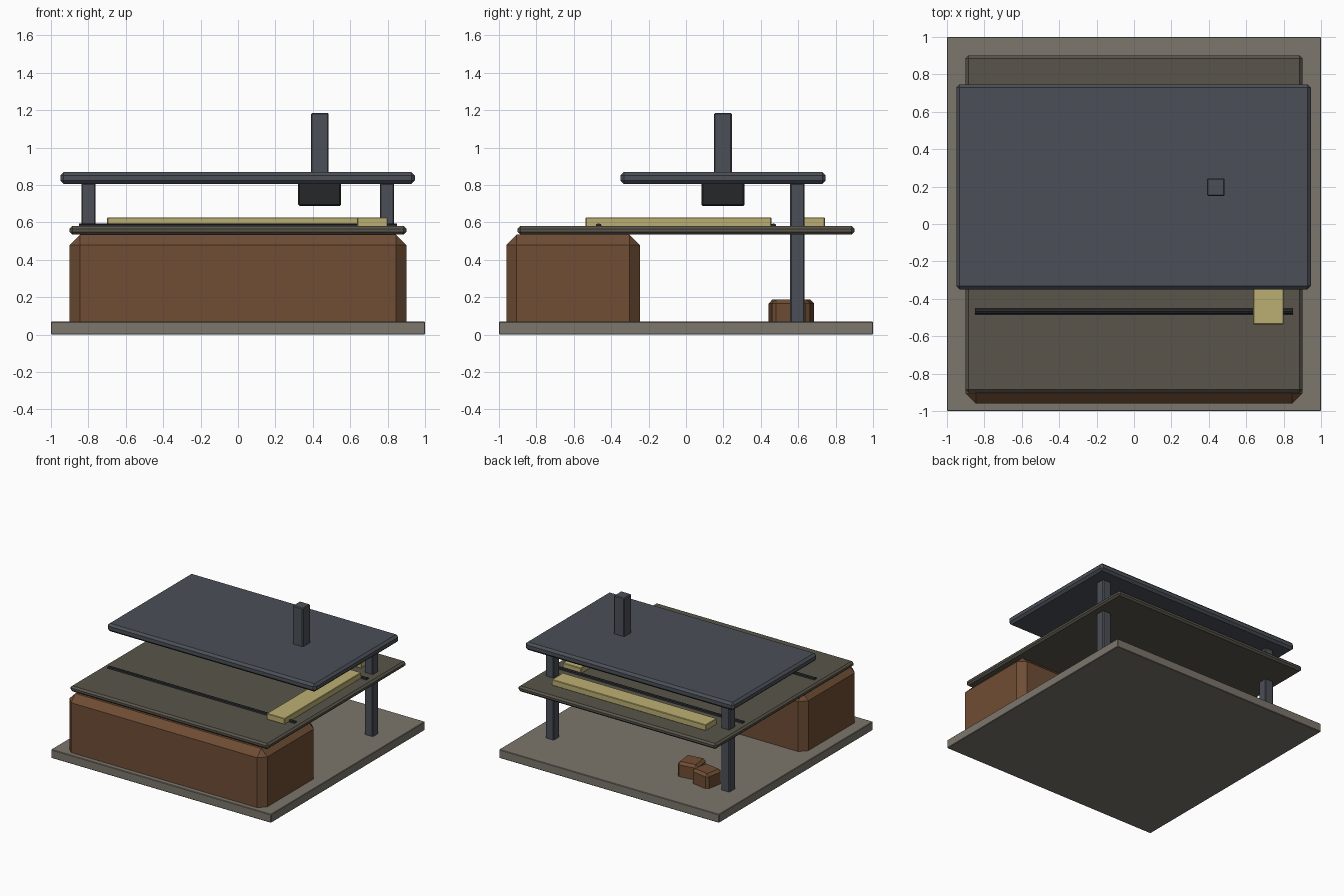
import bpy, math

if "Cube" in bpy.data.objects:
    bpy.data.objects.remove(bpy.data.objects["Cube"])


def material(name, rgb):
    m = bpy.data.materials.new(name)
    m.diffuse_color = (*rgb, 1)
    m.use_nodes = True
    m.node_tree.nodes["Principled BSDF"].inputs["Base Color"].default_value = m.diffuse_color
    return m


STONE = material("stone", (0.20, 0.18, 0.15))
DARK_STONE = material("dark_stone", (0.10, 0.09, 0.07))
BROWN = material("brown", (0.16, 0.075, 0.035))
SLATE = material("slate", (0.07, 0.08, 0.095))
BLACK = material("black", (0.018, 0.02, 0.022))
YELLOW = material("yellow", (0.50, 0.43, 0.17))


def box(name, x, y, z, mat, bevel=0.004, turn=0):
    """Chamfered box given as (min, max) along each axis."""
    bpy.ops.mesh.primitive_cube_add(size=1)
    ob = bpy.context.object
    ob.name = name
    size = [b - a for a, b in (x, y, z)]
    for v in ob.data.vertices:
        v.co = [c * s for c, s in zip(v.co, size)]
    ob.location = [(a + b) / 2 for a, b in (x, y, z)]
    ob.rotation_euler.z = math.radians(turn)
    mod = ob.modifiers.new("chamfer", 'BEVEL')
    mod.width = bevel
    mod.segments = 1
    ob.data.materials.append(mat)
    return ob


# Ground slab and the large block at the front
box("base_slab", (-1, 1), (-1, 1), (0, 0.07), STONE)
box("front_block", (-0.9, 0.9), (-0.96, -0.247), (0.001, 0.535), BROWN, 0.055)

# Floor plate with two thin rods
box("floor_plate", (-0.9, 0.9), (-0.9, 0.9), (0.535, 0.58), DARK_STONE, 0.014)
for name, y in (("front_rod", -0.467), ("back_rod", 0.467)):
    bpy.ops.mesh.primitive_cylinder_add(vertices=8, radius=0.017, depth=1.7,
                                        location=(0, y, 0.578),
                                        rotation=(0, math.pi / 2, 0))
    rod = bpy.context.object
    rod.name = name
    rod.data.materials.append(BLACK)

# Yellow benches
box("right_bench", (0.637, 0.80), (-0.537, 0.457), (0.578, 0.627), YELLOW)
box("back_bench", (-0.70, 0.70), (0.60, 0.743), (0.578, 0.627), YELLOW)

# Rear posts
for name, x in (("left_post", -0.80), ("right_post", 0.797)):
    box(name, (x - 0.038, x + 0.038), (0.557, 0.634), (0.001, 0.81), SLATE, 0.006)

# Roof, chimney and the stove hood under it
box("roof_plate", (-0.95, 0.945), (-0.35, 0.747), (0.805, 0.87), SLATE, 0.018)
box("chimney", (0.39, 0.485), (0.15, 0.245), (0.78, 1.185), SLATE, 0.006)
box("hood", (0.322, 0.552), (0.083, 0.313), (0.687, 0.815), BLACK, 0.008)

# Two rough stones near the back left post
box("stone_one", (-0.51, -0.34), (0.45, 0.615), (0.001, 0.187), BROWN, 0.02, 8)
box("stone_two", (-0.69, -0.52), (0.515, 0.675), (0.001, 0.187), BROWN, 0.02, -10)
